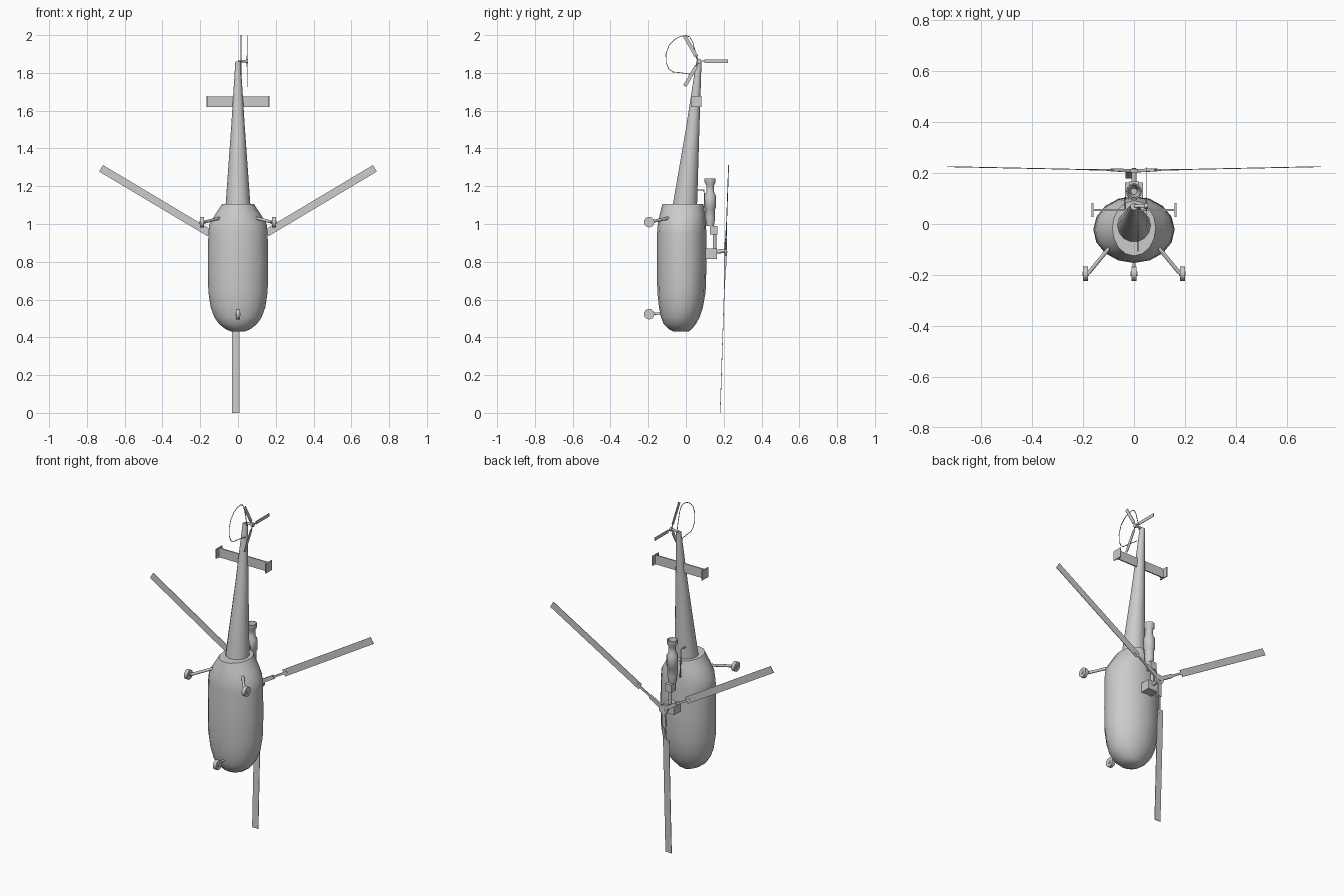
import bpy, bmesh, math
from mathutils import Vector

if "Cube" in bpy.data.objects:
    bpy.data.objects.remove(bpy.data.objects["Cube"])

grey = bpy.data.materials.new("light_grey")
grey.diffuse_color = (0.6, 0.6, 0.6, 1)
grey.use_nodes = True
grey.node_tree.nodes["Principled BSDF"].inputs["Base Color"].default_value = grey.diffuse_color


def finish(name, bm, smooth=None):
    bmesh.ops.recalc_face_normals(bm, faces=bm.faces)
    me = bpy.data.meshes.new(name)
    bm.to_mesh(me)
    bm.free()
    ob = bpy.data.objects.new(name, me)
    bpy.context.collection.objects.link(ob)
    me.materials.append(grey)
    if smooth:
        bpy.ops.object.select_all(action='DESELECT')
        ob.select_set(True)
        bpy.context.view_layer.objects.active = ob
        bpy.ops.object.shade_smooth_by_angle(angle=math.radians(smooth))
    return ob


def loft(name, rings, sides, smooth=45, caps=True):
    """Skin elliptical rings given as (z, half width, y min, y max)."""
    bm = bmesh.new()
    loops = []
    for z, w, y0, y1 in rings:
        loops.append([bm.verts.new((w * math.cos(a), (y0 + y1) / 2 + (y1 - y0) / 2 * math.sin(a), z))
                      for a in (2 * math.pi * i / sides for i in range(sides))])
    for a, b in zip(loops, loops[1:]):
        for i in range(sides):
            j = (i + 1) % sides
            bm.faces.new((a[i], a[j], b[j], b[i]))
    if caps:
        bm.faces.new(loops[0])
        bm.faces.new(loops[-1])
    return finish(name, bm, smooth)


def box(name, lo, hi):
    bm = bmesh.new()
    bmesh.ops.create_cube(bm, size=1)
    lo, hi = Vector(lo), Vector(hi)
    for v in bm.verts:
        v.co = (lo + hi) / 2 + v.co * (hi - lo)
    return finish(name, bm)


def rod(name, a, b, r, r2=None, sides=10):
    """Cylinder between two points."""
    a, b = Vector(a), Vector(b)
    bm = bmesh.new()
    bmesh.ops.create_cone(bm, cap_ends=True, segments=sides, radius1=r,
                          radius2=r if r2 is None else r2, depth=(b - a).length)
    rot = (b - a).to_track_quat('Z', 'Y')
    for v in bm.verts:
        v.co = (a + b) / 2 + rot @ v.co
    return finish(name, bm, 40)


def plate(name, a, b, width, thick):
    """Flat bar from a to b; its wide side lies square to its thickness axis."""
    a, b = Vector(a), Vector(b)
    d = (b - a).normalized()
    thin = Vector((1, 0, 0)) if abs(b.x - a.x) < 1e-4 and name.startswith("tail") else Vector((0, 1, 0))
    side = d.cross(thin).normalized()
    thin = side.cross(d)
    bm = bmesh.new()
    bmesh.ops.create_cube(bm, size=1)
    for v in bm.verts:
        x, y, z = v.co
        v.co = (a + b) / 2 + d * z * (b - a).length + side * x * width + thin * y * thick
    return finish(name, bm)


def wire(name, pts, r, cyclic=False):
    cu = bpy.data.curves.new(name, 'CURVE')
    cu.dimensions = '3D'
    cu.bevel_depth = r
    cu.bevel_resolution = 1
    sp = cu.splines.new('POLY')
    sp.points.add(len(pts) - 1)
    for p, co in zip(sp.points, pts):
        p.co = (*co, 1)
    sp.use_cyclic_u = cyclic
    cu.materials.append(grey)
    ob = bpy.data.objects.new(name, cu)
    bpy.context.collection.objects.link(ob)


# Cabin and tail boom
loft("fuselage", [(0.43, 0.035, -0.065, 0.012), (0.443, 0.065, -0.09, 0.03), (0.47, 0.1, -0.118, 0.052),
                  (0.505, 0.125, -0.132, 0.072), (0.56, 0.145, -0.143, 0.09), (0.64, 0.157, -0.152, 0.104),
                  (0.78, 0.16, -0.153, 0.109), (0.95, 0.157, -0.153, 0.108), (1.0, 0.152, -0.149, 0.106),
                  (1.05, 0.121, -0.139, 0.102), (1.105, 0.085, -0.125, 0.092)], 16, 50)
loft("tail_boom", [(1.05, 0.068, -0.075, 0.06), (1.11, 0.065, -0.07, 0.061), (1.5, 0.037, -0.002, 0.072),
                   (1.86, 0.014, 0.054, 0.083)], 14, 50)

# Stabiliser with end plates
box("stabiliser", (-0.16, 0.051, 1.62), (0.16, 0.058, 1.675))
for s in (-1, 1):
    box("stabiliser_end_plate", (s * 0.163 - 0.003, 0.027, 1.62), (s * 0.163 + 0.003, 0.083, 1.677))

# Tail rotor
hub = Vector((0.048, 0.07, 1.862))
rod("tail_rotor_shaft", (0, 0.07, 1.862), (0.05, 0.07, 1.862), 0.006)
rod("tail_rotor_hub", (0.042, 0.07, 1.862), (0.054, 0.07, 1.862), 0.012)
for k in range(3):
    a = math.radians(120 * k)
    d = Vector((0, math.cos(a), math.sin(a)))
    rod("tail_rotor_arm", hub, hub + d * 0.035, 0.003, sides=6)
    plate("tail_rotor_blade", hub + d * 0.028, hub + d * 0.153, 0.019, 0.003)

# Tail rotor guard hoop
wire("tail_guard", [(0.016, y, z) for y, z in (
    (0.062, 1.85), (0.05, 1.91), (0.035, 1.965), (0.02, 1.99), (0, 1.998), (-0.03, 1.993), (-0.06, 1.977),
    (-0.09, 1.945), (-0.106, 1.9), (-0.104, 1.85), (-0.09, 1.82), (-0.07, 1.805), (-0.02, 1.8), (0.045, 1.79))], 0.0022)

# Engine with open exhaust
eng = [(0.99, 0.021), (1.01, 0.024), (1.03, 0.027), (1.08, 0.027), (1.085, 0.031), (1.15, 0.031), (1.17, 0.021),
       (1.205, 0.021), (1.22, 0.03), (1.242, 0.03), (1.242, 0.025), (1.2, 0.016), (1.17, 0.012)]
loft("engine", [(z, r, 0.128 - r, 0.128 + r) for z, r in eng], 14, 40)
box("engine_mount", (-0.012, 0.095, 1.07), (0.012, 0.11, 1.12))
box("engine_mount_front", (-0.012, 0.09, 0.995), (0.012, 0.115, 1.03))
box("drive_coupling", (-0.02, 0.128, 0.945), (0.02, 0.166, 0.99))
rod("drive_shaft", (0, 0.152, 0.86), (0, 0.152, 0.95), 0.009)
box("gearbox", (-0.035, 0.09, 0.815), (0.035, 0.163, 0.87))
wire("fuel_pipe", [(-0.035, 0.055, 1.18), (-0.035, 0.096, 1.18), (-0.035, 0.104, 1.02), (-0.035, 0.085, 1.02)], 0.004)

# Main rotor mast and hub
rod("rotor_mast", (0, 0.15, 0.852), (0, 0.218, 0.86), 0.011)
rod("rotor_hub", (0, 0.203, 0.86), (0, 0.216, 0.86), 0.028, sides=12)

# Main rotor blades, given by tip centre
root = Vector((0, 0.21, 0.862))
for tip in ((-0.013, 0.181, 0.0), (0.725, 0.225, 1.295), (-0.725, 0.225, 1.295)):
    tip = Vector(tip)
    near = root if tip.z > 0.5 else Vector((-0.005, 0.21, 0.862))
    plate("rotor_hub_arm", root, near.lerp(tip, 0.12), 0.022, 0.012)
    plate("rotor_blade_root", near.lerp(tip, 0.1), near.lerp(tip, 0.24), 0.012, 0.006)
    start = near.lerp(tip, 0.21)
    if tip.z < 0.5:
        start.x = -0.013
    plate("rotor_blade", start, tip, 0.04, 0.003)


# Wheels and struts
def wheel(name, x, z):
    rod(name, (x - 0.01, -0.195, z), (x + 0.01, -0.195, z), 0.028, sides=16)
    rod(name + "_axle", (x - 0.013, -0.195, z), (x + 0.013, -0.195, z), 0.009)


wheel("nose_wheel", 0, 0.523)
rod("nose_strut", (0, -0.19, 0.523), (0, -0.1, 0.53), 0.006)
for s in (-1, 1):
    wheel("main_wheel", s * 0.19, 1.01)
    rod("main_strut", (s * 0.178, -0.192, 1.01), (s * 0.09, -0.085, 1.033), 0.008)
